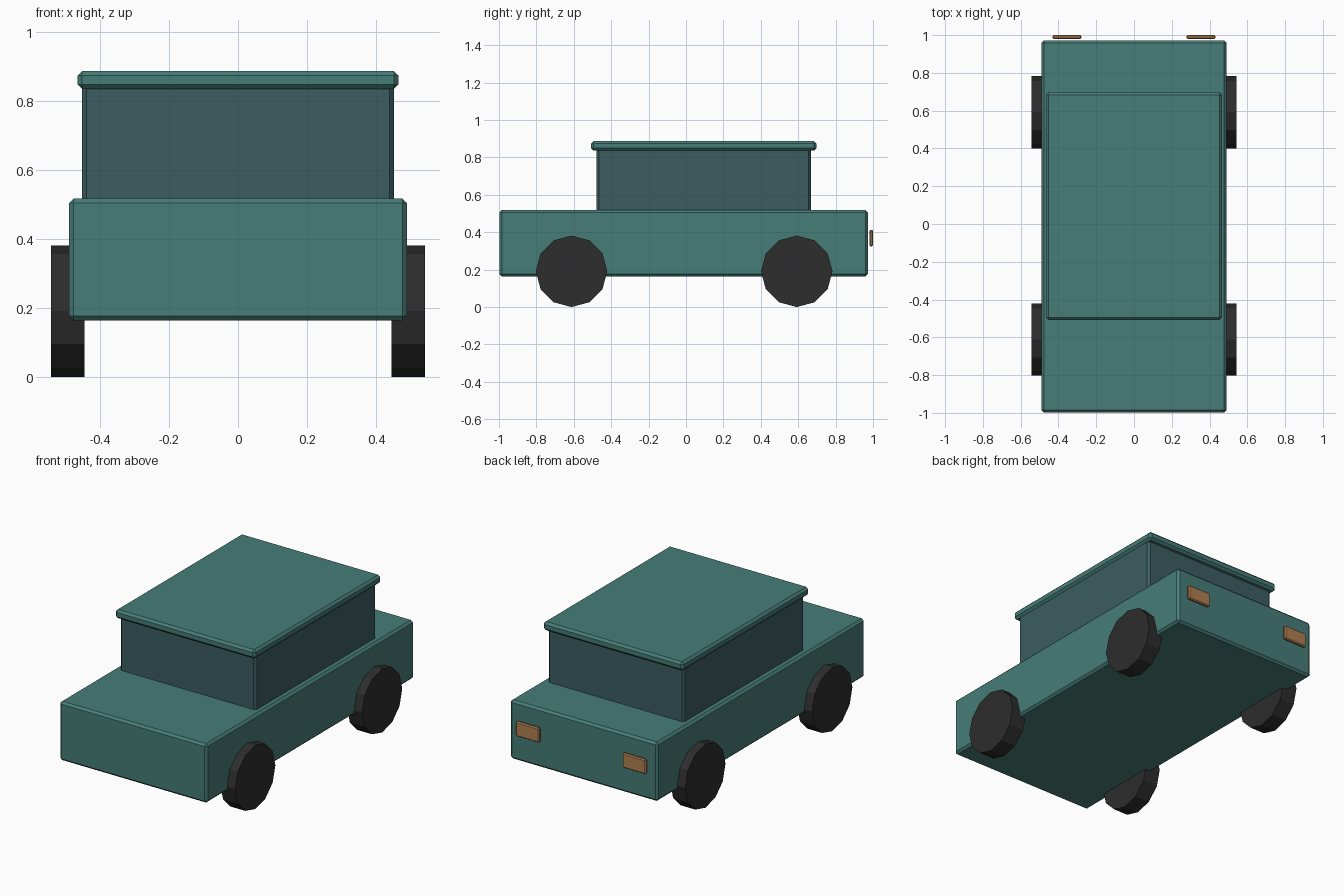
import bpy
import math

old = bpy.data.objects.get("Cube")
if old:
    bpy.data.objects.remove(old, do_unlink=True)


def make_material(name, rgb):
    mat = bpy.data.materials.new(name)
    mat.use_nodes = True
    colour = (*rgb, 1.0)
    mat.diffuse_color = colour
    mat.node_tree.nodes["Principled BSDF"].inputs["Base Color"].default_value = colour
    return mat


teal = make_material("teal paint", (0.063, 0.205, 0.188))
glass = make_material("dark glass", (0.045, 0.109, 0.117))
rubber = make_material("black rubber", (0.026, 0.026, 0.026))
amber = make_material("amber lamp", (0.44, 0.216, 0.085))


def chamfered_box(name, low, high, chamfer, mat):
    """Box between two corners with a single flat chamfer on every edge."""
    centre = [(a + b) / 2 for a, b in zip(low, high)]
    bpy.ops.mesh.primitive_cube_add(size=1, location=centre)
    obj = bpy.context.object
    obj.name = name
    obj.scale = [b - a for a, b in zip(low, high)]
    bpy.ops.object.transform_apply(location=False, rotation=False, scale=True)
    obj.data.materials.append(mat)
    bevel = obj.modifiers.new("chamfer", "BEVEL")
    bevel.width = chamfer
    bevel.segments = 1
    return obj


def wheel(name, x, y):
    """Twelve-sided wheel with a corner resting on the ground."""
    radius, width = 0.191, 0.098
    bpy.ops.mesh.primitive_cylinder_add(
        vertices=12, radius=radius, depth=width,
        location=(x, y, radius), rotation=(0, math.pi / 2, 0))
    obj = bpy.context.object
    obj.name = name
    obj.data.materials.append(rubber)


# Lower body, glazed cabin and overhanging roof
chamfered_box("body", (-0.49, -0.998, 0.164), (0.49, 0.972, 0.518), 0.013, teal)
chamfered_box("cabin", (-0.452, -0.478, 0.49), (0.452, 0.667, 0.85), 0.013, glass)
chamfered_box("roof", (-0.465, -0.507, 0.836), (0.465, 0.697, 0.888), 0.013, teal)

# Wheels and rear lamps on both sides
for side, sign in (("left", 1), ("right", -1)):
    wheel("front_wheel_" + side, sign * 0.494, -0.612)
    wheel("rear_wheel_" + side, sign * 0.494, 0.592)
    xs = sorted((sign * 0.277, sign * 0.432))
    chamfered_box("rear_lamp_" + side, (xs[0], 0.98, 0.325),
                  (xs[1], 1.0, 0.413), 0.006, amber)
